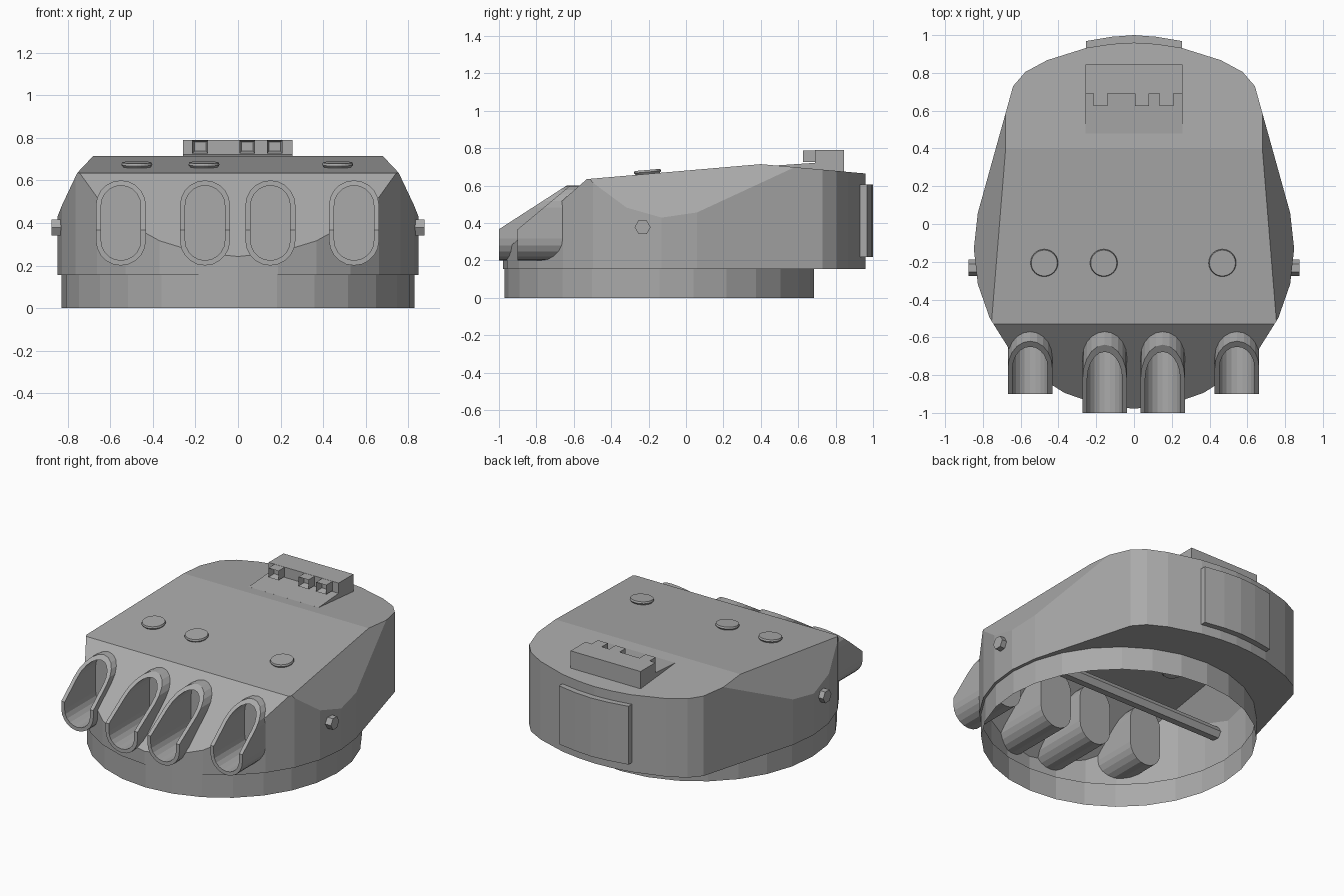
import bpy, bmesh, math
from mathutils import Vector, Matrix

if "Cube" in bpy.data.objects:
    bpy.data.objects.remove(bpy.data.objects["Cube"])

grey = bpy.data.materials.new("armour_grey")
grey.diffuse_color = (0.40, 0.40, 0.40, 1)
grey.use_nodes = True
grey.node_tree.nodes["Principled BSDF"].inputs["Base Color"].default_value = grey.diffuse_color


def finish(bm, name, fix=True):
    if fix:
        bmesh.ops.recalc_face_normals(bm, faces=bm.faces)
    me = bpy.data.meshes.new(name)
    bm.to_mesh(me)
    bm.free()
    ob = bpy.data.objects.new(name, me)
    bpy.context.collection.objects.link(ob)
    me.materials.append(grey)
    return ob


def prism(bm, pts, offset):
    """Closed prism from a planar polygon."""
    off = Vector(offset)
    a = [bm.verts.new(p) for p in pts]
    b = [bm.verts.new(Vector(p) + off) for p in pts]
    n = len(a)
    bm.faces.new(a)
    bm.faces.new(b[::-1])
    for i in range(n):
        bm.faces.new((a[i], a[(i + 1) % n], b[(i + 1) % n], b[i]))


def box(bm, lo, hi):
    prism(bm, [(lo[0], lo[1], lo[2]), (hi[0], lo[1], lo[2]),
               (hi[0], hi[1], lo[2]), (lo[0], hi[1], lo[2])], (0, 0, hi[2] - lo[2]))


# plan outline: round front, straight flanks, rounded rear
BASE = 0.155
STEP = math.pi / 14
outline = [(0.848 * math.cos(a), -0.13 + 0.848 * math.sin(a))
           for a in [STEP * k for k in range(-15, 2)]]
rear = [(0.64, 0.73), (0.575, 0.805), (0.46, 0.867), (0.25, 0.933), (0.12, 0.953)]
outline += rear + [(0, 0.96)] + [(-x, y) for x, y in reversed(rear)]

# hull: outline block trimmed by sloping planes
bm = bmesh.new()
prism(bm, [(x, y, BASE) for x, y in outline], (0, 0, 0.8))


def trim(co, no):
    bmesh.ops.bisect_plane(bm, geom=bm.verts[:] + bm.edges[:] + bm.faces[:], dist=1e-5,
                           plane_co=co, plane_no=no, clear_outer=True)
    bmesh.ops.holes_fill(bm, edges=[e for e in bm.edges if e.is_boundary])


trim((0, 0.4, 0.715), (0, -0.08, 0.93))       # front roof
trim((0, 0.4, 0.715), (0, 0.05, 0.56))        # rear roof
trim((0, -0.53, 0.635), (0, -0.39, 0.445))    # sloped face plate
for s in (1, -1):                             # flank chamfers
    p1 = Vector((0.755, -0.525, 0.635))
    n = (Vector((0.68, 0.4, 0.714)) - p1).cross(Vector((0.845, -0.13, 0.435)) - p1)
    if n.x < 0:
        n.negate()
    trim((s * p1.x, p1.y, p1.z), (s * n.x, n.y, n.z))
hull = finish(bm, "turret_hull")


# gun port sleeves
def stadium(r):
    pts = []
    for k in range(11):
        a = math.pi * k / 10
        pts.append((r * math.cos(a), 0.4825 + r * math.sin(a)))
    pts.append((-r, 0.367))
    for k in range(11):
        a = math.pi + math.pi * k / 10
        pts.append((r * math.cos(a), 0.3175 + r * math.sin(a)))
    pts.append((r, 0.367))
    return pts


PORTS = [(-0.55, -0.9, 1.2), (-0.155, -1.0, 1.55), (0.152, -1.0, 1.55), (0.545, -0.9, 1.2)]
cut = bmesh.new()
for i, (cx, y0, slope) in enumerate(PORTS):
    bm = bmesh.new()

    def loop(r, back=None):
        return [bm.verts.new((cx + x, y0 + max(0, z - 0.367) * slope if back is None else back, z))
                for x, z in stadium(r)]

    loops = [loop(0.1175, -0.55), loop(0.1175), loop(0.093), loop(0.093, -0.575)]
    for a, b in zip(loops, loops[1:]):
        for k in range(len(a)):
            j = (k + 1) % len(a)
            bm.faces.new((a[k], a[j], b[j], b[k]))
    bm.faces.new(loops[0])
    bm.faces.new(loops[3])
    finish(bm, f"gun_port_sleeve_{i + 1}")
    prism(cut, [(cx + x, -1.2, z) for x, z in stadium(0.105)], (0, 0.638, 0))

# open the face plate behind each sleeve
cutter = finish(cut, "port_cutter")
cutter.hide_render = True
mod = hull.modifiers.new("ports", 'BOOLEAN')
mod.operation = 'DIFFERENCE'
mod.solver = 'EXACT'
mod.object = cutter
bpy.context.view_layer.objects.active = hull
bpy.ops.object.modifier_apply(modifier="ports")
bpy.data.objects.remove(cutter)

# hollow underside
bm = bmesh.new()
bm.from_mesh(hull.data)
low = [f for f in bm.faces if all(v.co.z < BASE + 0.002 for v in f.verts)]
bmesh.ops.delete(bm, geom=low, context='FACES')
bm.to_mesh(hull.data)
bm.free()

# base ring, open at top and bottom
circle = [(0.828 * math.cos(k * STEP), -0.143 + 0.828 * math.sin(k * STEP)) for k in range(28)]
bm = bmesh.new()
a = [bm.verts.new((x, y, 0)) for x, y in circle]
b = [bm.verts.new((x, y, BASE)) for x, y in circle]
for k in range(28):
    j = (k + 1) % 28
    bm.faces.new((a[k], a[j], b[j], b[k]))
finish(bm, "base_ring", fix=False)

# floor between hull outline and ring
bm = bmesh.new()
edges = []
for pts in (outline, circle):
    vs = [bm.verts.new((x, y, BASE)) for x, y in pts]
    edges += [bm.edges.new((vs[k], vs[(k + 1) % len(vs)])) for k in range(len(vs))]
bmesh.ops.triangle_fill(bm, edges=edges, use_beauty=True, normal=(0, 0, -1))
for f in bm.faces:
    f.normal_update()
    if f.normal.z > 0:
        f.normal_flip()
finish(bm, "hull_floor", fix=False)

# roof hatches, tilted with the roof
tilt = Matrix.Rotation(math.atan2(0.08, 0.93), 4, 'X')
for i, hx in enumerate((-0.475, -0.16, 0.468)):
    bm = bmesh.new()
    prof = [(0.058, -0.01), (0.073, 0.01), (0.069, 0.021)]
    rings = [[bm.verts.new((r * math.cos(k * math.pi / 12), r * math.sin(k * math.pi / 12), z))
              for k in range(24)] for r, z in prof]
    for p, q in zip(rings, rings[1:]):
        for k in range(24):
            j = (k + 1) % 24
            bm.faces.new((p[k], p[j], q[j], q[k]))
    bm.faces.new(rings[0])
    bm.faces.new(rings[-1])
    bm.transform(Matrix.Translation((hx, -0.205, 0.663)) @ tilt)
    finish(bm, f"roof_hatch_{i + 1}")

# sight housing with sloping sill
bm = bmesh.new()
prism(bm, [(-0.258, y, z) for y, z in
           [(0.48, 0.69), (0.48, 0.708), (0.69, 0.722), (0.69, 0.79), (0.845, 0.79), (0.845, 0.66)]],
      (0.514, 0, 0))
finish(bm, "sight_housing")

# hollow square sights on the housing front
for i, sx in enumerate((-0.178, 0.043, 0.173)):
    bm = bmesh.new()
    box(bm, (sx - 0.037, 0.625, 0.727), (sx + 0.037, 0.695, 0.789))
    bmesh.ops.recalc_face_normals(bm, faces=bm.faces)
    front = [f for f in bm.faces if f.normal.y < -0.9]
    bmesh.ops.inset_region(bm, faces=front, thickness=0.014)
    bmesh.ops.translate(bm, verts=front[0].verts[:], vec=(0, 0.045, 0))
    finish(bm, f"sight_box_{i + 1}", fix=False)

# curved plate on the rear wall
bm = bmesh.new()
arc = [(-0.255, 0.968), (-0.12, 0.991), (0, 1.0), (0.12, 0.991), (0.255, 0.968)]
inner = [(0.255, 0.925), (0, 0.945), (-0.255, 0.925)]
prism(bm, [(x, y, 0.218) for x, y in arc + inner], (0, 0, 0.387))
finish(bm, "rear_plate")

# six-sided cross rod through both flanks
bm = bmesh.new()
prism(bm, [(-0.875, -0.232 + 0.043 * math.cos(k * math.pi / 3), 0.378 + 0.043 * math.sin(k * math.pi / 3))
           for k in range(6)], (1.75, 0, 0))
finish(bm, "cross_rod")
